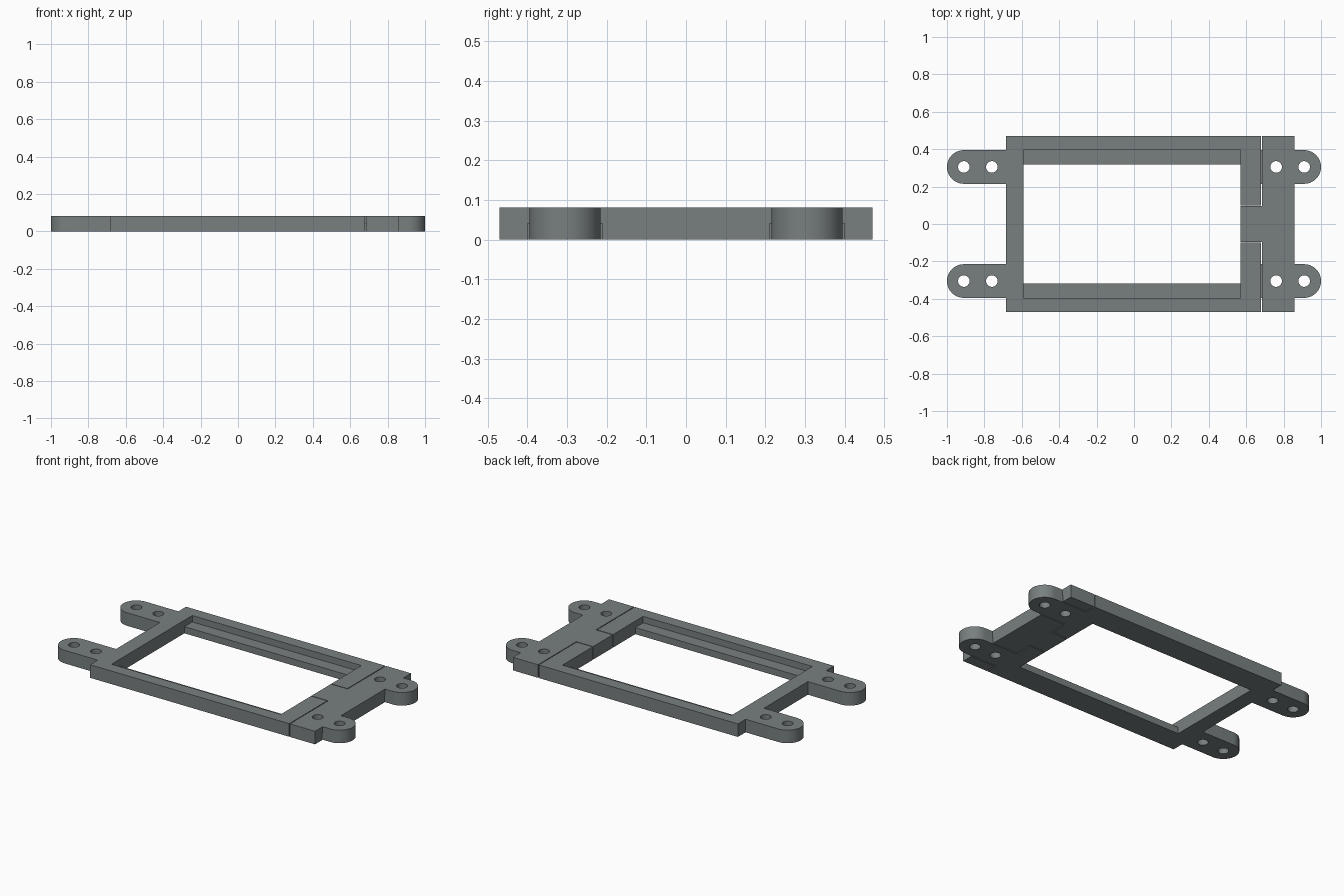
import bpy, bmesh, math

if "Cube" in bpy.data.objects:
    bpy.data.objects.remove(bpy.data.objects["Cube"])

T = 0.081      # full thickness
LAP = 0.041    # height of the lapped lower half and of the side ledges
GAP = 0.005    # clearance between the two printed parts
HOLES_Y = 0.305

grey = bpy.data.materials.new("slate_grey")
grey.diffuse_color = (0.19, 0.215, 0.215, 1)
grey.use_nodes = True
grey.node_tree.nodes["Principled BSDF"].inputs["Base Color"].default_value = grey.diffuse_color


def prism(name, pts, z0, z1):
    """Extrude a flat outline from z0 to z1."""
    bm = bmesh.new()
    face = bm.faces.new([bm.verts.new((x, y, z0)) for x, y in pts])
    top = bmesh.ops.extrude_face_region(bm, geom=[face])
    bmesh.ops.translate(bm, vec=(0, 0, z1 - z0),
                        verts=[v for v in top["geom"] if isinstance(v, bmesh.types.BMVert)])
    bmesh.ops.recalc_face_normals(bm, faces=bm.faces)
    me = bpy.data.meshes.new(name)
    bm.to_mesh(me)
    bm.free()
    me.materials.append(grey)
    ob = bpy.data.objects.new(name, me)
    bpy.context.collection.objects.link(ob)
    return ob


def box(name, x0, x1, y0, y1, z0, z1):
    return prism(name, [(x0, y0), (x1, y0), (x1, y1), (x0, y1)], z0, z1)


def ear(x_root, side, y, z0, z1, r=0.09):
    """Tab with a rounded outer end."""
    pts = [(x_root, y - r)]
    for i in range(25):
        a = -math.pi / 2 + math.pi * i / 24
        pts.append((side * (1 - r + r * math.cos(a)), y + r * math.sin(a)))
    pts.append((x_root, y + r))
    return prism("ear", pts, z0, z1)


def hole(x, y, r=0.031):
    ring = [(x + r * math.cos(math.tau * i / 32), y + r * math.sin(math.tau * i / 32))
            for i in range(32)]
    return prism("hole_cutter", ring, -0.1, 0.2)


def combine(ob, tool, op):
    mod = ob.modifiers.new(op, "BOOLEAN")
    mod.operation, mod.solver, mod.object = op, "EXACT", tool
    bpy.context.view_layer.objects.active = ob
    bpy.ops.object.modifier_apply(modifier=mod.name)
    bpy.data.objects.remove(tool)


# Main frame: rails, left bar and the two stubs of the right bar
frame = box("main_frame", -0.685, 0.68, -0.47, 0.47, 0, T)
combine(frame, box("opening", -0.59, 0.57, -0.318, 0.318, -0.1, 0.2), "DIFFERENCE")
combine(frame, box("ledge_pocket", -0.59, 0.57, -0.395, 0.395, LAP, 0.2), "DIFFERENCE")
combine(frame, box("tongue_slot", 0.5, 0.75, -0.1, 0.1, -0.1, 0.2), "DIFFERENCE")

# End piece with its tongue and the slots that receive the lower arms
end = box("end_piece", 0.68 + GAP, 0.857, -0.47, 0.47, 0, T)
combine(end, box("tongue", 0.57, 0.72, -0.1 + GAP, 0.1 - GAP, 0, T), "UNION")

for s in (-1, 1):
    y = s * HOLES_Y
    combine(end, box("arm_slot", 0.6, 0.95, y - 0.095, y + 0.095, -0.1, LAP), "DIFFERENCE")
    combine(end, ear(0.8, 1, y, LAP, T), "UNION")
    combine(frame, ear(-0.65, -1, y, 0, T), "UNION")
    combine(frame, ear(0.64, 1, y, 0, LAP), "UNION")
    for x in (0.76, 0.91):
        combine(frame, hole(-x, y), "DIFFERENCE")
        combine(frame, hole(x, y), "DIFFERENCE")
        combine(end, hole(x, y), "DIFFERENCE")

# Smooth the round ends and bores, keep all edges crisp
for ob in (frame, end):
    bpy.ops.object.select_all(action="DESELECT")
    ob.select_set(True)
    bpy.context.view_layer.objects.active = ob
    bpy.ops.object.shade_smooth_by_angle(angle=math.radians(30))
